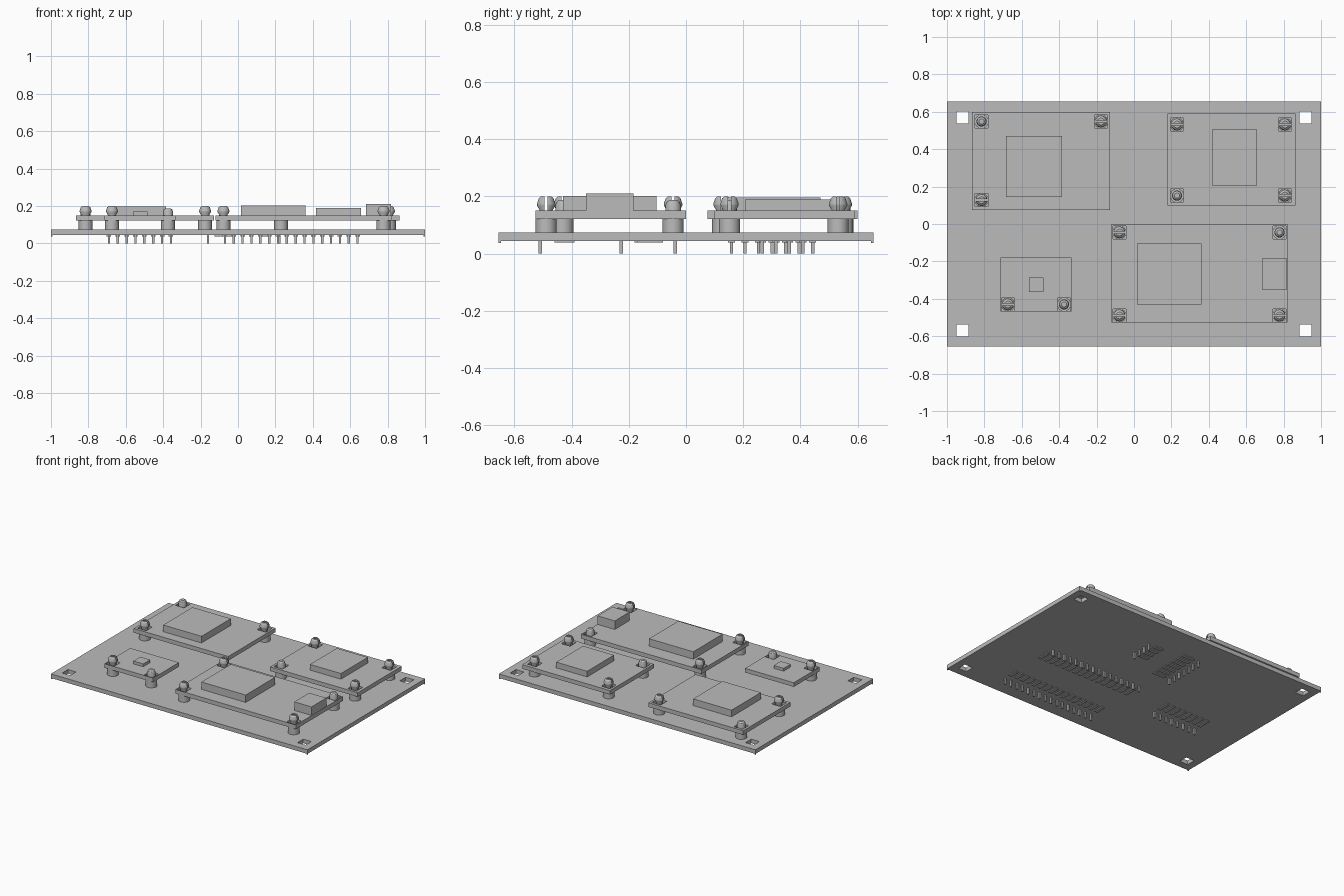
import bpy, bmesh, math
from mathutils import Matrix, Vector

cube = bpy.data.objects.get("Cube")
if cube:
    bpy.data.objects.remove(cube)

grey = bpy.data.materials.new("plain_grey")
grey.use_nodes = True
grey.diffuse_color = (0.5, 0.5, 0.5, 1)
grey.node_tree.nodes["Principled BSDF"].inputs["Base Color"].default_value = (0.5, 0.5, 0.5, 1)

BASE_LOW, BASE_TOP = 0.044, 0.073
BOARD_LOW, BOARD_TOP = 0.121, 0.15
PITCH = 0.0473


def finish(name, bm, smooth=False):
    bmesh.ops.recalc_face_normals(bm, faces=bm.faces[:])
    mesh = bpy.data.meshes.new(name)
    bm.to_mesh(mesh)
    bm.free()
    mesh.materials.append(grey)
    obj = bpy.data.objects.new(name, mesh)
    bpy.context.collection.objects.link(obj)
    if smooth:
        bpy.ops.object.select_all(action="DESELECT")
        obj.select_set(True)
        bpy.context.view_layer.objects.active = obj
        bpy.ops.object.shade_smooth_by_angle(angle=math.radians(30))
    return obj


def add_box(bm, x0, x1, y0, y1, z0, z1):
    centre = Vector(((x0 + x1) / 2, (y0 + y1) / 2, (z0 + z1) / 2))
    size = Matrix.Diagonal((x1 - x0, y1 - y0, z1 - z0, 1))
    bmesh.ops.create_cube(bm, size=1, matrix=Matrix.Translation(centre) @ size)


def plate(name, x0, x1, y0, y1, z0, z1, holes, half):
    """Flat plate with square holes, made from a grid with the hole cells left out."""
    xs = sorted({x0, x1} | {round(h[0] + s * half, 4) for h in holes for s in (-1, 1)})
    ys = sorted({y0, y1} | {round(h[1] + s * half, 4) for h in holes for s in (-1, 1)})
    bm = bmesh.new()
    verts = [[bm.verts.new((x, y, z0)) for y in ys] for x in xs]
    for i in range(len(xs) - 1):
        for j in range(len(ys) - 1):
            cx, cy = (xs[i] + xs[i + 1]) / 2, (ys[j] + ys[j + 1]) / 2
            if any(abs(cx - h[0]) < half and abs(cy - h[1]) < half for h in holes):
                continue
            bm.faces.new((verts[i][j], verts[i + 1][j], verts[i + 1][j + 1], verts[i][j + 1]))
    top = bmesh.ops.extrude_face_region(bm, geom=bm.faces[:], use_keep_orig=True)["geom"]
    for v in top:
        if isinstance(v, bmesh.types.BMVert):
            v.co.z = z1
    bmesh.ops.delete(bm, geom=[v for v in bm.verts if not v.link_faces], context="VERTS")
    return finish(name, bm)


def lathe(profile, x, y, sides=24):
    """Closed turned solid from (radius, height) points."""
    bm = bmesh.new()
    rings = [[bm.verts.new((x + r * math.cos(a), y + r * math.sin(a), z))
              for a in (2 * math.pi * k / sides for k in range(sides))] for r, z in profile]
    for low, high in zip(rings, rings[1:]):
        for k in range(sides):
            n = (k + 1) % sides
            bm.faces.new((low[k], low[n], high[n], high[k]))
    bm.faces.new(rings[0][::-1])
    bm.faces.new(rings[-1])
    return bm


def standoff(name, x, y):
    finish(name, lathe([(0.037, BASE_TOP), (0.037, BOARD_LOW)], x, y), True)


def split_clip(name, x, y):
    """Barbed snap head cut in two by a slot running along x."""
    profile = [(0.023, BOARD_LOW), (0.023, 0.152), (0.032, 0.168), (0.032, 0.175),
               (0.026, 0.193), (0.018, 0.2)]
    for side, label in ((1, "back"), (-1, "front")):
        bm = lathe(profile, x, y)
        cut = bmesh.ops.bisect_plane(
            bm, geom=bm.verts[:] + bm.edges[:] + bm.faces[:],
            plane_co=(x, y + side * 0.005, 0), plane_no=(0, side, 0), clear_inner=True)
        edges = [e for e in cut["geom_cut"] if isinstance(e, bmesh.types.BMEdge)]
        bmesh.ops.contextual_create(bm, geom=edges)
        finish(name + "_" + label, bm, True)


def locating_peg(name, x, y):
    profile = [(0.027, BOARD_LOW), (0.027, 0.168), (0.023, 0.18), (0.014, 0.187)]
    finish(name, lathe(profile, x, y), True)


def header(name, x, y, count, along_x, mark_from, mark_to):
    """Row of square pins under the base, with a thin raised bar beside each pin."""
    pins, marks = bmesh.new(), bmesh.new()
    h = 0.006
    for k in range(count):
        px = x + k * PITCH * along_x
        py = y + k * PITCH * (not along_x)
        add_box(pins, px - h, px + h, py - h, py + h, 0, BASE_LOW + 0.004)
        if along_x:
            add_box(marks, px - 0.012, px + 0.012, mark_from, mark_to, 0.038, BASE_LOW)
        else:
            add_box(marks, mark_from, mark_to, py - 0.012, py + 0.012, 0.038, BASE_LOW)
    finish(name + "_pins", pins)
    finish(name + "_marks", marks)


# Base plate with four square mounting holes and tiny corner nubs
corners = [(sx, sy) for sx in (-1, 1) for sy in (-1, 1)]
plate("base_plate", -1, 1, -0.655, 0.655, BASE_LOW, BASE_TOP,
      [(sx * 0.917, sy * 0.57) for sx, sy in corners], 0.032)
nubs = bmesh.new()
for sx, sy in corners:
    cx, cy = sx * 0.996, sy * 0.651
    add_box(nubs, cx - 0.004, cx + 0.004, cy - 0.004, cy + 0.004, 0.037, BASE_LOW)
finish("corner_nubs", nubs)

# Raised boards: outline, split clips, locating peg, blocks (x0, x1, y0, y1, top)
boards = {
    "back_right_board": ((-0.866, -0.128, 0.075, 0.6),
                         [(-0.176, 0.548), (-0.815, 0.128)], (-0.815, 0.548),
                         [(-0.684, -0.385, 0.144, 0.47, 0.197)]),
    "back_left_board": ((0.18, 0.863, 0.1, 0.59),
                        [(0.23, 0.532), (0.807, 0.532), (0.807, 0.152)], (0.23, 0.152),
                        [(0.417, 0.658, 0.206, 0.505, 0.19)]),
    "front_left_board": ((-0.12, 0.82, -0.527, 0),
                         [(-0.078, -0.045), (-0.078, -0.489), (0.778, -0.489)], (0.778, -0.045),
                         [(0.016, 0.361, -0.43, -0.104, 0.202), (0.684, 0.818, -0.35, -0.184, 0.21)]),
    "front_right_board": ((-0.714, -0.334, -0.468, -0.18),
                          [(-0.674, -0.43)], (-0.374, -0.43),
                          [(-0.561, -0.484, -0.364, -0.286, 0.17)]),
}
for name, (outline, clips, peg, blocks) in boards.items():
    plate(name, *outline, BOARD_LOW, BOARD_TOP, clips + [peg], 0.034)
    for i, (x, y) in enumerate(clips):
        standoff(f"{name}_standoff_{i}", x, y)
        split_clip(f"{name}_clip_{i}", x, y)
    standoff(f"{name}_peg_standoff", *peg)
    locating_peg(f"{name}_peg", *peg)
    for i, (x0, x1, y0, y1, top) in enumerate(blocks):
        bm = bmesh.new()
        add_box(bm, x0, x1, y0, y1, BOARD_TOP, top)
        finish(f"{name}_block_{i}", bm)

# Pin headers on the underside
header("front_row", -0.07, -0.509, 16, True, -0.46, -0.39)
header("middle_row", -0.07, -0.037, 16, True, -0.17, -0.08)
header("small_row", -0.69, -0.226, 8, True, -0.18, -0.09)
header("right_column", -0.16, 0.159, 7, False, -0.125, -0.03)
header("left_column", 0.22, 0.267, 4, False, 0.11, 0.18)
